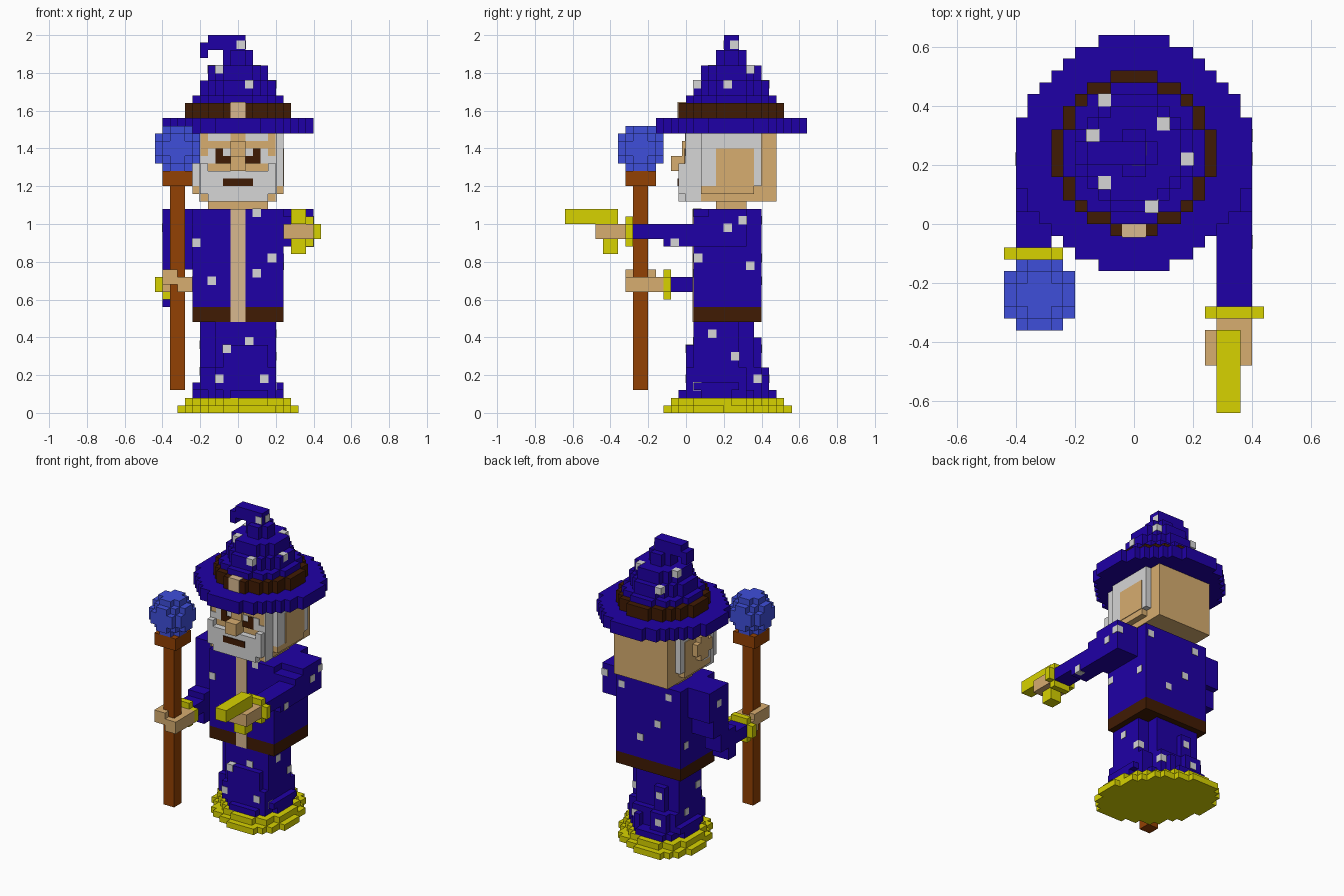
import bpy, bmesh, math
from itertools import permutations

old = bpy.data.objects.get("Cube")
if old:
    bpy.data.objects.remove(old, do_unlink=True)


def material(name, srgb):
    lin = [((c / 255 + 0.055) / 1.055) ** 2.4 if c > 10 else c / 255 / 12.92 for c in srgb]
    m = bpy.data.materials.new(name)
    m.use_nodes = True
    m.diffuse_color = (*lin, 1)
    bsdf = next(n for n in m.node_tree.nodes if n.type == 'BSDF_PRINCIPLED')
    bsdf.inputs["Base Color"].default_value = (*lin, 1)
    bsdf.inputs["Roughness"].default_value = 0.9
    return m


BLUE = material("robe blue", (31, 0, 166))
GOLD = material("gold trim", (215, 210, 0))
SKIN = material("skin", (215, 173, 112))
GREY = material("silver hair", (214, 214, 214))
DARK = material("dark leather", (64, 27, 3))
WOOD = material("staff wood", (146, 65, 3))
ORB = material("orb blue", (63, 78, 218))
SASH = material("pale sash", (216, 184, 143))


def finish(name, bm, mat):
    bmesh.ops.recalc_face_normals(bm, faces=bm.faces)
    me = bpy.data.meshes.new(name)
    bm.to_mesh(me)
    bm.free()
    me.materials.append(mat)
    ob = bpy.data.objects.new(name, me)
    bpy.context.collection.objects.link(ob)
    return ob


def boxes(name, mat, *specs):
    """One object from boxes given as (x0, x1, y0, y1, z0, z1)."""
    bm = bmesh.new()
    for x0, x1, y0, y1, z0, z1 in specs:
        for v in bmesh.ops.create_cube(bm, size=1)["verts"]:
            v.co = ((x0 + x1) / 2 + v.co.x * (x1 - x0),
                    (y0 + y1) / 2 + v.co.y * (y1 - y0),
                    (z0 + z1) / 2 + v.co.z * (z1 - z0))
    return finish(name, bm, mat)


def mirrored(*specs):
    """Both sides of boxes given for the +x side."""
    return [s for b in specs for s in (b, (-b[1], -b[0], *b[2:]))]


def two_corner_cut(x, y0, y1, z0, z1, c=.08):
    """Block with its front right and back left corners cut away."""
    return [(-x, x - c, y0 + c, y1, z0, z1), (c - x, x, y0, y1 - c, z0, z1)]


def stepped_disc(name, mat, layers, cy, skew=0.0, u=0.04):
    """Stack of stair-edged ellipses (rx, ry, z0, z1), sheared sideways by skew."""
    bm = bmesh.new()
    for rx, ry, z0, z1 in layers:
        half = math.sqrt(rx ** 2 - (skew * ry) ** 2)
        right, left = [], []
        for i in range(round(2 * ry / u)):
            y = -ry + i * u
            mid = y + u / 2
            w = half * math.sqrt(1 - (mid / ry) ** 2) / u - 0.15
            shift = skew * mid / u
            for side, x in ((right, round(shift + w) * u), (left, round(shift - w) * u)):
                if side and abs(side[-1][0] - x) < 1e-6:
                    side[-1] = (x, y + u)
                else:
                    side += [(x, y), (x, y + u)]
        face = bm.faces.new([bm.verts.new((x, y + cy, z0)) for x, y in right + left[::-1]])
        for v in bmesh.ops.extrude_face_region(bm, geom=[face])["geom"]:
            if isinstance(v, bmesh.types.BMVert):
                v.co.z = z1
    return finish(name, bm, mat)


def stars(name, centres, size=0.045):
    h = size / 2
    boxes(name, GREY, *[(x - h, x + h, y - h, y + h, z - h, z + h) for x, y, z in centres])


# Hem and lower robe, widening in steps
stepped_disc("gold_hem", GOLD, [(.32, .34, 0, .04), (.28, .30, .04, .08)], .22, skew=-.29)
stepped_disc("robe_flare", BLUE, [(.24, .26, .08, .12)], .22, skew=-.25)
boxes("lower_robe", BLUE,
      *two_corner_cut(.20, .04, .36, .12, .48),
      *two_corner_cut(.20, .00, .40, .12, .24),
      *two_corner_cut(.24, .04, .40, .12, .16, .12),
      (-.08, .16, .00, .20, .12, .36),
      (-.16, -.04, .30, .44, .12, .24),
      (.04, .08, .30, .44, .12, .20),
      (-.12, -.04, .30, .40, .24, .40))

# Torso, belt and front sash
boxes("torso", BLUE, (-.24, .24, .04, .40, .56, 1.08))
boxes("belt", DARK, (-.24, .24, .04, .40, .48, .56))
boxes("front_sash", SASH, (-.04, .04, .034, .05, .48, 1.08))

# Left arm, stretched forward
boxes("left_arm", BLUE,
      (.24, .40, .12, .32, .88, 1.08),
      (.24, .40, .04, .20, .88, 1.04),
      (.28, .40, -.12, .08, .88, 1.00),
      (.28, .40, -.28, .00, .92, 1.00))
boxes("left_cuff", GOLD,
      (.24, .44, -.32, -.28, .92, 1.00), (.28, .40, -.32, -.28, .88, 1.04))
boxes("left_hand", SKIN,
      (.28, .40, -.48, -.32, .92, 1.00), (.24, .28, -.48, -.36, .92, 1.00))
boxes("gold_wand", GOLD,
      (.28, .36, -.64, -.36, 1.00, 1.08), (.28, .36, -.44, -.36, .84, .92))

# Right arm, bent to hold the staff
boxes("right_arm", BLUE,
      (-.40, -.24, .12, .32, .88, 1.08),
      (-.40, -.24, .12, .28, .76, .88),
      (-.40, -.28, .04, .20, .64, .76),
      (-.40, -.28, .04, .12, .56, .64),
      (-.40, -.28, -.08, .08, .64, .72))
boxes("right_cuff", GOLD,
      (-.44, -.24, -.12, -.08, .64, .72), (-.40, -.28, -.12, -.08, .60, .76))
boxes("right_hand", SKIN,
      (-.40, -.28, -.20, -.12, .64, .72),
      (-.40, -.36, -.32, -.16, .68, .76),
      (-.36, -.32, -.32, -.28, .68, .76),
      (-.28, -.24, -.32, -.12, .64, .72),
      (-.32, -.28, -.32, -.28, .64, .72))

# Staff with a stepped orb
boxes("staff", WOOD,
      (-.36, -.28, -.28, -.20, .12, 1.20), (-.40, -.24, -.32, -.16, 1.20, 1.28))
boxes("staff_orb", ORB, *[
    (-.32 - a, -.32 + a, -.24 - b, -.24 + b, 1.40 - c, 1.40 + c)
    for a, b, c in [(.08, .08, .08), *permutations((.12, .08, .04))]])

# Head and face
boxes("neck", SKIN, (-.16, .16, .16, .32, 1.08, 1.12))
boxes("head", SKIN, (-.20, .20, 0, .48, 1.12, 1.48))
boxes("nose", SKIN, (-.04, .04, -.08, 0, 1.28, 1.36), (-.04, .04, -.02, 0, 1.36, 1.44))
boxes("beard", GREY,
      (-.20, .20, -.04, 0, 1.16, 1.28), (-.16, .16, -.04, 0, 1.12, 1.16),
      *mirrored((.16, .20, -.04, 0, 1.28, 1.32)))
boxes("mouth", DARK, (-.08, .08, -.046, -.038, 1.20, 1.24))
boxes("brows_and_hair_line", GREY, *mirrored(
    (.04, .16, -.005, .002, 1.44, 1.48),
    (.04, .16, -.005, .002, 1.36, 1.40),
    (.12, .20, -.005, .002, 1.32, 1.36)))
boxes("eyes", DARK, *mirrored(
    (.04, .12, -.009, .002, 1.32, 1.36), (.08, .12, -.009, .002, 1.36, 1.40)))

# Side hair and ear
boxes("side_whiskers", GREY, *mirrored((.198, .206, -.002, .08, 1.12, 1.48)))
boxes("side_hair", GREY, *mirrored((.20, .24, .08, .40, 1.20, 1.48)))
boxes("side_cheeks", SKIN, *mirrored(
    (.20, .244, .16, .36, 1.20, 1.40), (.20, .24, .08, .36, 1.16, 1.20)))
boxes("right_ear", SKIN,
      (-.28, -.24, .16, .24, 1.24, 1.40), (-.28, -.24, .12, .28, 1.28, 1.36))

# Hat
stepped_disc("hat_brim", BLUE, [(.40, .40, 1.48, 1.56)], .24)
stepped_disc("hat_band", DARK, [(.28, .28, 1.56, 1.64)], .24)
boxes("hat_buckle", SASH, (-.04, .04, -.046, .0, 1.56, 1.645))
stepped_disc("hat_cone", BLUE, [
    (.24, .24, 1.64, 1.68), (.20, .20, 1.68, 1.76),
    (.16, .16, 1.76, 1.84), (.08, .08, 1.84, 1.92)], .24)
boxes("hat_tip", BLUE,
      (-.16, .04, .20, .28, 1.92, 2.00), (-.20, -.16, .20, .28, 1.88, 1.96))

# Star dots
stars("hat_stars", [
    (-.10, .42, 1.74), (.10, .34, 1.82), (-.14, .30, 1.82), (.18, .22, 1.74),
    (-.10, .14, 1.82), (.06, .06, 1.74), (.015, .22, 1.95), (.02, .255, 1.95)])
stars("torso_stars", [
    (.10, .06, 1.06), (-.22, .06, .90), (.18, .06, .82), (-.14, .06, .70), (.10, .06, .74),
    (.20, .38, 1.02), (-.15, .38, 1.02), (.06, .38, .70), (-.07, .38, .82),
    (.22, .066, .82), (.22, .34, .78), (-.22, .34, .70)])
stars("arm_stars", [(.38, .22, .98), (.38, -.06, .90), (.38, .30, 1.02), (-.38, .22, .98)])
stars("robe_stars", [
    (.06, .06, .38), (-.06, .02, .34), (-.10, .02, .18), (.14, .02, .18),
    (.18, .14, .42), (.18, .26, .30), (.18, .06, .14), (.10, .38, .18),
    (-.18, .16, .36), (-.18, .28, .22), (-.08, .38, .34), (-.10, .42, .18)])
